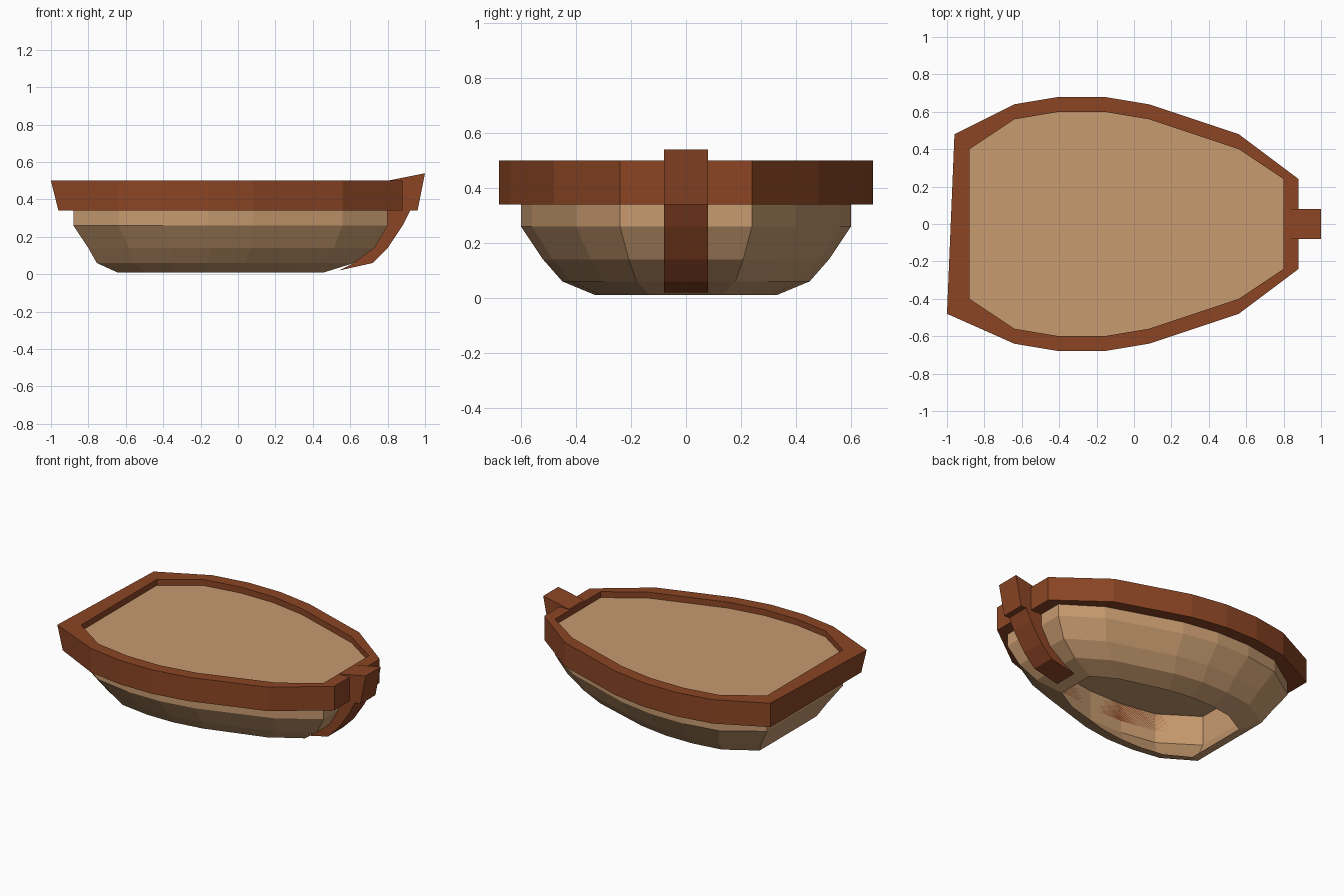
import bpy
import bmesh

if "Cube" in bpy.data.objects:
    bpy.data.objects.remove(bpy.data.objects["Cube"])


def material(name, rgb):
    m = bpy.data.materials.new(name)
    m.diffuse_color = (*rgb, 1)
    m.use_nodes = True
    m.node_tree.nodes["Principled BSDF"].inputs["Base Color"].default_value = m.diffuse_color
    return m


TAN = material("tan planks", (0.57, 0.325, 0.16))
BROWN = material("red brown wood", (0.26, 0.06, 0.018))


def finish(bm, name, mat):
    me = bpy.data.meshes.new(name)
    bm.to_mesh(me)
    bm.free()
    me.materials.append(mat)
    ob = bpy.data.objects.new(name, me)
    bpy.context.collection.objects.link(ob)
    return ob


def loft(name, rings, mat, closed=False):
    """Skin consecutive rings; closed joins the last ring to the first."""
    bm = bmesh.new()
    vs = [[bm.verts.new(p) for p in r] for r in rings]
    pairs = list(zip(vs, vs[1:]))
    if closed:
        pairs.append((vs[-1], vs[0]))
    for a, b in pairs:
        n = len(a)
        for i in range(n):
            j = (i + 1) % n
            bm.faces.new((a[i], a[j], b[j], b[i]))
    return finish(bm, name, mat)


def outline(half, z):
    """Mirror a bow-to-stern half outline into a full ring at height z."""
    return [(x, y, z) for x, y in half] + [(x, -y, z) for x, y in reversed(half)]


# half outlines from bow to stern
inner = [(0.80, 0.24), (0.56, 0.40), (0.08, 0.56), (-0.16, 0.60),
         (-0.40, 0.60), (-0.64, 0.56), (-0.88, 0.40)]
outer = [(0.88, 0.24), (0.56, 0.48), (0.08, 0.64), (-0.16, 0.68),
         (-0.40, 0.68), (-0.64, 0.64), (-0.96, 0.48)]


def shrunk(stern, bow, width):
    k = (bow - stern) / 1.68
    return [(stern + (x + 0.88) * k, y * width / 0.6) for x, y in inner]


# hull shell, open underneath
hull = loft("hull", [
    outline(shrunk(-0.645, 0.46, 0.33), 0.01),
    outline(shrunk(-0.755, 0.62, 0.45), 0.06),
    outline(shrunk(-0.80, 0.73, 0.52), 0.14),
    outline(inner, 0.26),
    outline(inner, 0.46)], TAN)

# deck, set slightly below the rim
bm = bmesh.new()
bm.faces.new([bm.verts.new(p) for p in outline(inner, 0.46)])
finish(bm, "deck", TAN)

# rim, with one stern corner pulled outwards
rim_top = outline(outer, 0.50)
rim_top[len(outer)] = (-1.0, -0.48, 0.50)
loft("rim", [outline(outer, 0.34), rim_top,
             outline(inner, 0.50), outline(inner, 0.34)], BROWN, closed=True)


def side_extrusion(name, profile, half_width, mat):
    """Extrude an x-z profile across y."""
    bm = bmesh.new()
    f = bm.faces.new([bm.verts.new((x, -half_width, z)) for x, z in profile])
    ext = bmesh.ops.extrude_face_region(bm, geom=[f])["geom"]
    bmesh.ops.translate(bm, vec=(0, 2 * half_width, 0),
                        verts=[v for v in ext if isinstance(v, bmesh.types.BMVert)])
    bmesh.ops.recalc_face_normals(bm, faces=bm.faces)
    return finish(bm, name, mat)


# stem post curving up the bow, and the block on top of it
side_extrusion("stem_post", [(0.54, 0.02), (0.72, 0.06), (0.80, 0.14), (0.88, 0.26),
                             (0.92, 0.34), (0.80, 0.34), (0.80, 0.26), (0.73, 0.14),
                             (0.62, 0.06)], 0.08, BROWN)
side_extrusion("stem_head", [(0.81, 0.34), (0.96, 0.34), (1.0, 0.54), (0.81, 0.502)],
               0.08, BROWN)
